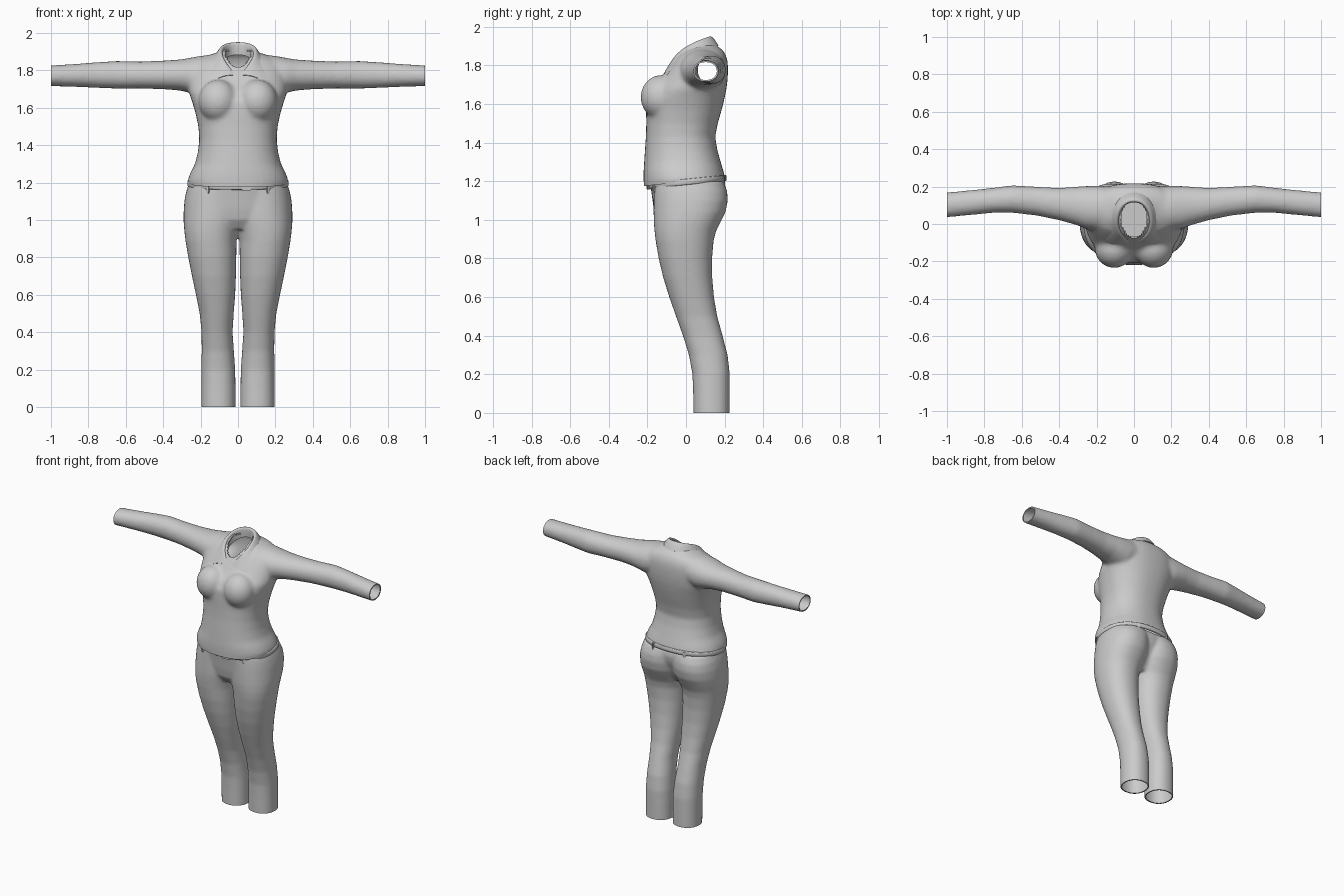
import bpy, bmesh, math
from mathutils import Vector

if "Cube" in bpy.data.objects:
    bpy.data.objects.remove(bpy.data.objects["Cube"])

grey = bpy.data.materials.new("plain grey cloth")
grey.diffuse_color = (0.6, 0.6, 0.6, 1)
grey.use_nodes = True
grey.node_tree.nodes["Principled BSDF"].inputs["Base Color"].default_value = grey.diffuse_color


def add_object(name, bm):
    bmesh.ops.recalc_face_normals(bm, faces=bm.faces)
    me = bpy.data.meshes.new(name)
    bm.to_mesh(me)
    bm.free()
    ob = bpy.data.objects.new(name, me)
    me.materials.append(grey)
    bpy.context.collection.objects.link(ob)
    return ob


def oval(t, a0, a1, b0, b1, p):
    c, s = math.cos(t), math.sin(t)
    f = lambda v: math.copysign(abs(v) ** (2 / p), v)
    return (a0 + a1) / 2 + (a1 - a0) / 2 * f(c), (b0 + b1) / 2 + (b1 - b0) / 2 * f(s)


def loft(bm, rows, axis="z", p=2.2, side=1, n=40, cap=True):
    """Rows are (position, a0, a1, b0, b1) ovals; side=-1 mirrors in x."""
    rings = []
    for q, *box in rows:
        ring = []
        for i in range(n):
            a, b = oval(2 * math.pi * i / n, *box, p)
            co = (a, b, q) if axis == "z" else (q, a, b)
            ring.append(bm.verts.new((co[0] * side, co[1], co[2])))
        rings.append(ring)
    for r, s in zip(rings, rings[1:]):
        for i in range(n):
            bm.faces.new((r[i], r[(i + 1) % n], s[(i + 1) % n], s[i]))
    if cap:
        bm.faces.new(rings[0])
        bm.faces.new(rings[-1])


def modify(ob, kind, **settings):
    m = ob.modifiers.new(kind.lower(), kind)
    for k, v in settings.items():
        setattr(m, k, v)
    bpy.context.view_layer.objects.active = ob
    bpy.ops.object.modifier_apply(modifier=m.name)


def fuse(ob, voxel, rounds):
    modify(ob, "REMESH", mode="VOXEL", voxel_size=voxel)
    modify(ob, "SMOOTH", factor=0.5, iterations=rounds)


def trim(ob, cuts, hole=None):
    """Open the garment along planes and where the hole rule holds, then add thin rims."""
    bm = bmesh.new()
    bm.from_mesh(ob.data)
    for co, no in cuts:
        bmesh.ops.bisect_plane(bm, geom=bm.verts[:] + bm.edges[:] + bm.faces[:],
                               plane_co=co, plane_no=no, clear_outer=True)
    if hole:
        bmesh.ops.delete(bm, geom=[f for f in bm.faces if hole(f.calc_center_median())],
                         context="FACES")
    bm.normal_update()
    edges = [e for e in bm.edges if e.is_boundary]
    inward = {tuple(v.co): v.normal * -.008 for e in edges for v in e.verts}
    rim = bmesh.ops.extrude_edge_only(bm, edges=edges)["geom"]
    for v in rim:
        if isinstance(v, bmesh.types.BMVert):
            v.co += inward[tuple(v.co)]
    bm.to_mesh(ob.data)
    bm.free()


def smooth(ob, angle=50):
    bpy.ops.object.select_all(action="DESELECT")
    ob.select_set(True)
    bpy.context.view_layer.objects.active = ob
    bpy.ops.object.shade_smooth_by_angle(angle=math.radians(angle))


# Shirt: torso, bust and sleeves fused into one cloth surface
bm = bmesh.new()
torso = [(1.12, .255, -.215, .205), (1.17, .262, -.218, .205), (1.21, .27, -.22, .205),
         (1.25, .256, -.22, .195), (1.3, .23, -.217, .18), (1.36, .215, -.213, .163),
         (1.43, .207, -.208, .151), (1.5, .212, -.206, .165), (1.57, .227, -.207, .185),
         (1.63, .245, -.205, .2), (1.68, .262, -.178, .21), (1.73, .265, -.135, .216),
         (1.78, .262, -.1, .218), (1.82, .25, -.072, .216), (1.85, .225, -.05, .208),
         (1.875, .175, -.02, .195), (1.895, .115, 0, .17), (1.91, .09, .02, .15)]
loft(bm, [(z, -w, w, f, b) for z, w, f, b in torso], p=2.3)
sleeve = [(.1, -.03, .2, 1.69, 1.885), (.2, -.035, .205, 1.665, 1.878),
          (.26, -.025, .203, 1.68, 1.866), (.31, -.005, .199, 1.692, 1.858),
          (.4, .02, .193, 1.699, 1.852), (.52, .045, .199, 1.703, 1.847),
          (.65, .06, .207, 1.702, 1.85), (.75, .06, .194, 1.706, 1.844),
          (.85, .05, .183, 1.711, 1.836), (1.03, .033, .166, 1.716, 1.824)]
for s in (1, -1):
    loft(bm, sleeve, axis="x", p=2.1, side=s)
    bust = bmesh.ops.create_icosphere(bm, subdivisions=4, radius=.1)["verts"]
    for v in bust:
        v.co = Vector((v.co.x * 1.05 + .105 * s, v.co.y * 1.05 - .13, v.co.z * 1.15 + 1.635))
shirt = add_object("shirt", bm)
fuse(shirt, .0105, 11)
trim(shirt, [((1, 0, 0), (1, 0, 0)), ((-1, 0, 0), (-1, 0, 0)),
             ((0, -.22, 1.175), (0, .1, -1))],
     lambda c: c.z > 1.74 and (c.x / .07) ** 2 + ((c.y - .025) / .1) ** 2 < 1)
smooth(shirt)

# Trousers: two legs and a pelvis fused together
bm = bmesh.new()
leg = [(-.04, .013, .196, .04, .226), (.1, .013, .196, .037, .227), (.2, .015, .196, .033, .227),
       (.3, .022, .194, .015, .216), (.4, .029, .195, -.016, .19), (.5, .023, .205, -.052, .162),
       (.6, .015, .225, -.087, .145), (.7, .011, .246, -.118, .136), (.8, .009, .266, -.142, .135),
       (.89, .008, .281, -.157, .143), (.94, -.002, .287, -.163, .155), (.99, -.02, .291, -.167, .18),
       (1.04, -.03, .291, -.168, .205), (1.1, -.035, .287, -.168, .217), (1.15, -.04, .278, -.168, .213),
       (1.2, -.06, .262, -.168, .195)]
for s in (1, -1):
    loft(bm, leg, side=s)
pelvis = [(.95, .15, -.12, .1), (1.0, .24, -.155, .135), (1.06, .275, -.168, .165),
          (1.12, .278, -.176, .19), (1.16, .272, -.182, .197), (1.2, .255, -.188, .192)]
loft(bm, [(z, -w, w, f, b) for z, w, f, b in pelvis], p=2.2)
trousers = add_object("trousers", bm)
fuse(trousers, .0085, 11)
trim(trousers, [((0, 0, 0), (0, 0, -1))])
smooth(trousers)

# Belt: closed band tilted like the hem
BELT = (-.268, .268, -.195, .206)
tilt = lambda y: 1.176 + .1 * (y + .2)
bm = bmesh.new()
grown = lambda d: (BELT[0] - d, BELT[1] + d, BELT[2] - d, BELT[3] + d)
loft(bm, [(-.015, *grown(-.012)), (-.015, *grown(0)), (-.012, *grown(.003)), (.012, *grown(.003)),
          (.015, *grown(0)), (.015, *grown(-.012))], n=64, cap=False)
for v in bm.verts:
    v.co.z += tilt(v.co.y)
smooth(add_object("belt", bm))


def belt_plate(name, x, back, size, drop):
    """Small rounded block lying on the belt."""
    t = math.acos(max(-1, min(1, math.copysign((abs(x) / .268) ** 1.1, x))))
    px, py = oval(t if back else -t, *BELT, 2.2)
    bm = bmesh.new()
    bmesh.ops.create_cube(bm, size=1)
    turn = math.atan2(px * .7, -py) if not back else math.atan2(-px * .7, py)
    for v in bm.verts:
        v.co = Vector(v.co[i] * size[i] for i in range(3))
    bmesh.ops.bevel(bm, geom=bm.edges[:], offset=.003, segments=2, affect="EDGES")
    ob = add_object(name, bm)
    ob.location = (px, py, tilt(py) - drop)
    ob.rotation_euler.z = turn
    smooth(ob)


# Belt loops and buckle
for s, side in ((1, "left"), (-1, "right")):
    belt_plate("front_belt_loop_" + side, .16 * s, False, (.016, .02, .05), .012)
    belt_plate("back_belt_loop_" + side, .12 * s, True, (.016, .02, .05), .012)
belt_plate("belt_buckle", .045, False, (.05, .018, .034), .002)

# Collar: inner stand, fold line and outer flap with pointed tips
inner = [(0, -.092, 1.755), (.05, -.07, 1.795), (.083, -.01, 1.83), (.078, .06, 1.86),
         (.045, .115, 1.88), (0, .125, 1.885)]
fold = [(.008, -.098, 1.772), (.068, -.066, 1.852), (.092, -.005, 1.908), (.08, .068, 1.942),
        (.045, .11, 1.956), (0, .12, 1.96)]
middle = [(.075, -.107, 1.775), (.105, -.062, 1.828), (.112, .0, 1.882), (.1, .08, 1.92),
          (.055, .135, 1.935), (0, .147, 1.938)]
outer = [(.157, -.108, 1.728), (.142, -.06, 1.805), (.127, .0, 1.868), (.116, .09, 1.893),
         (.062, .155, 1.9), (0, .17, 1.9)]
bm = bmesh.new()
for s in (1, -1):
    rows = [[bm.verts.new((x * s, y, z)) for x, y, z in row] for row in (inner, fold, middle, outer)]
    for a, b in zip(rows, rows[1:]):
        for i in range(5):
            bm.faces.new((a[i], a[i + 1], b[i + 1], b[i]))
bmesh.ops.remove_doubles(bm, verts=bm.verts, dist=.0005)
crease = bm.edges.layers.float.new("crease_edge")
for e in bm.edges:
    if e.is_boundary and any(abs(v.co.x) > .15 for v in e.verts):
        e[crease] = .8
collar = add_object("collar", bm)
modify(collar, "SUBSURF", levels=3)
modify(collar, "SOLIDIFY", thickness=.008, offset=0)
smooth(collar, 60)
